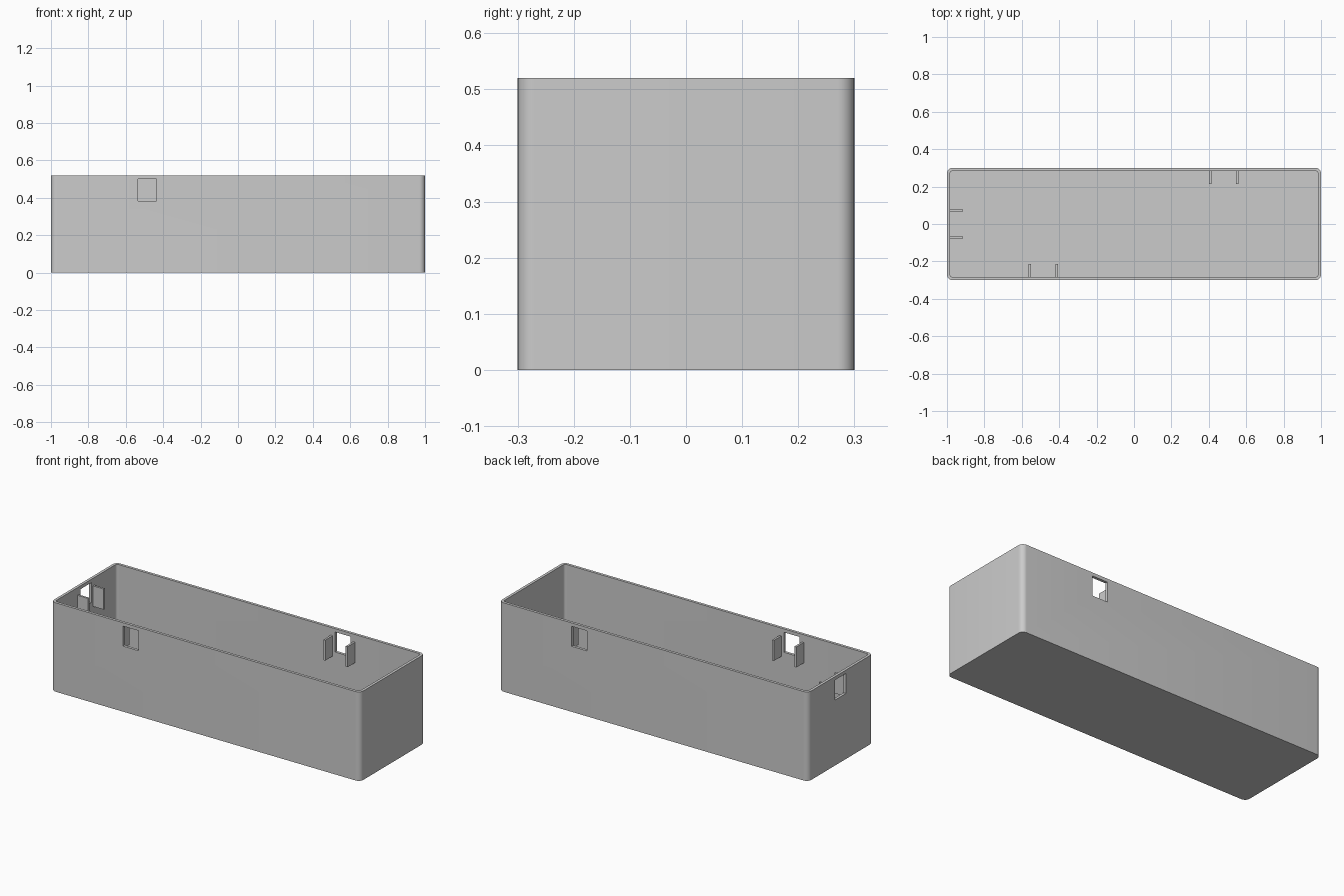
import bpy, bmesh, math
from mathutils import Vector

old = bpy.data.objects.get("Cube")
if old:
    bpy.data.objects.remove(old, do_unlink=True)

HALF_X, HALF_Y, HEIGHT = 1.0, 0.3, 0.52
WALL, FLOOR, RADIUS = 0.016, 0.016, 0.03

grey = bpy.data.materials.new("plain grey")
grey.use_nodes = True
grey.diffuse_color = (0.6, 0.6, 0.6, 1)
grey.node_tree.nodes["Principled BSDF"].inputs["Base Color"].default_value = grey.diffuse_color


def finish(bm, name):
    bmesh.ops.recalc_face_normals(bm, faces=bm.faces)
    mesh = bpy.data.meshes.new(name)
    bm.to_mesh(mesh)
    bm.free()
    mesh.materials.append(grey)
    obj = bpy.data.objects.new(name, mesh)
    bpy.context.collection.objects.link(obj)
    return obj


def ring(bm, inset, z, steps=8):
    """Rounded rectangle of vertices at height z."""
    radius = RADIUS - inset
    verts = []
    for i, (sx, sy) in enumerate(((1, 1), (-1, 1), (-1, -1), (1, -1))):
        for s in range(steps + 1):
            a = math.pi / 2 * (i + s / steps)
            verts.append(bm.verts.new((sx * (HALF_X - RADIUS) + radius * math.cos(a),
                                       sy * (HALF_Y - RADIUS) + radius * math.sin(a), z)))
    return verts


def box(name, low, high):
    bm = bmesh.new()
    bmesh.ops.create_cube(bm, size=1)
    low, high = Vector(low), Vector(high)
    for v in bm.verts:
        v.co = (low + high) / 2 + v.co * (high - low)
    return finish(bm, name)


# Open tray: outer wall, rim, inner wall and floor
bm = bmesh.new()
rings = [ring(bm, 0, 0), ring(bm, 0, HEIGHT), ring(bm, WALL, HEIGHT), ring(bm, WALL, FLOOR)]
for a, b in zip(rings, rings[1:]):
    for i in range(len(a)):
        j = (i + 1) % len(a)
        bm.faces.new((a[i], a[j], b[j], b[i]))
bm.faces.new(rings[0])
bm.faces.new(rings[-1])
tray = finish(bm, "tray")


# Window opening with a guide tab on each side, per wall
def window(side, centre, normal_axis, wall, sign):
    def span(along, depth, z):
        pairs = [along, depth] if normal_axis == "y" else [depth, along]
        pairs.append(z)
        return [min(p) for p in pairs], [max(p) for p in pairs]

    cutter = box(side + "_window_cutter", *span((centre - 0.05, centre + 0.05),
                 (sign * (wall + 0.03), sign * (wall - 0.05)), (0.383, 0.5)))
    cutter.hide_render = True
    cutter.hide_set(True)
    cut = tray.modifiers.new(side + " window", "BOOLEAN")
    cut.operation = "DIFFERENCE"
    cut.solver = "EXACT"
    cut.object = cutter
    for label, s in (("first", -1), ("second", 1)):
        c = centre + s * 0.072
        box(f"{side}_{label}_guide_tab", *span((c - 0.006, c + 0.006),
            (sign * (wall - WALL + 0.003), sign * (wall - 0.085)), (0.355, 0.475)))


window("front", -0.485, "y", HALF_Y, -1)
window("back", 0.48, "y", HALF_Y, 1)
window("right", 0.0, "x", HALF_X, -1)

# Smooth corners, crisp edges
bpy.ops.object.select_all(action="DESELECT")
tray.select_set(True)
bpy.context.view_layer.objects.active = tray
for m in list(tray.modifiers):
    bpy.ops.object.modifier_apply(modifier=m.name)
bpy.ops.object.shade_smooth_by_angle(angle=math.radians(30))
